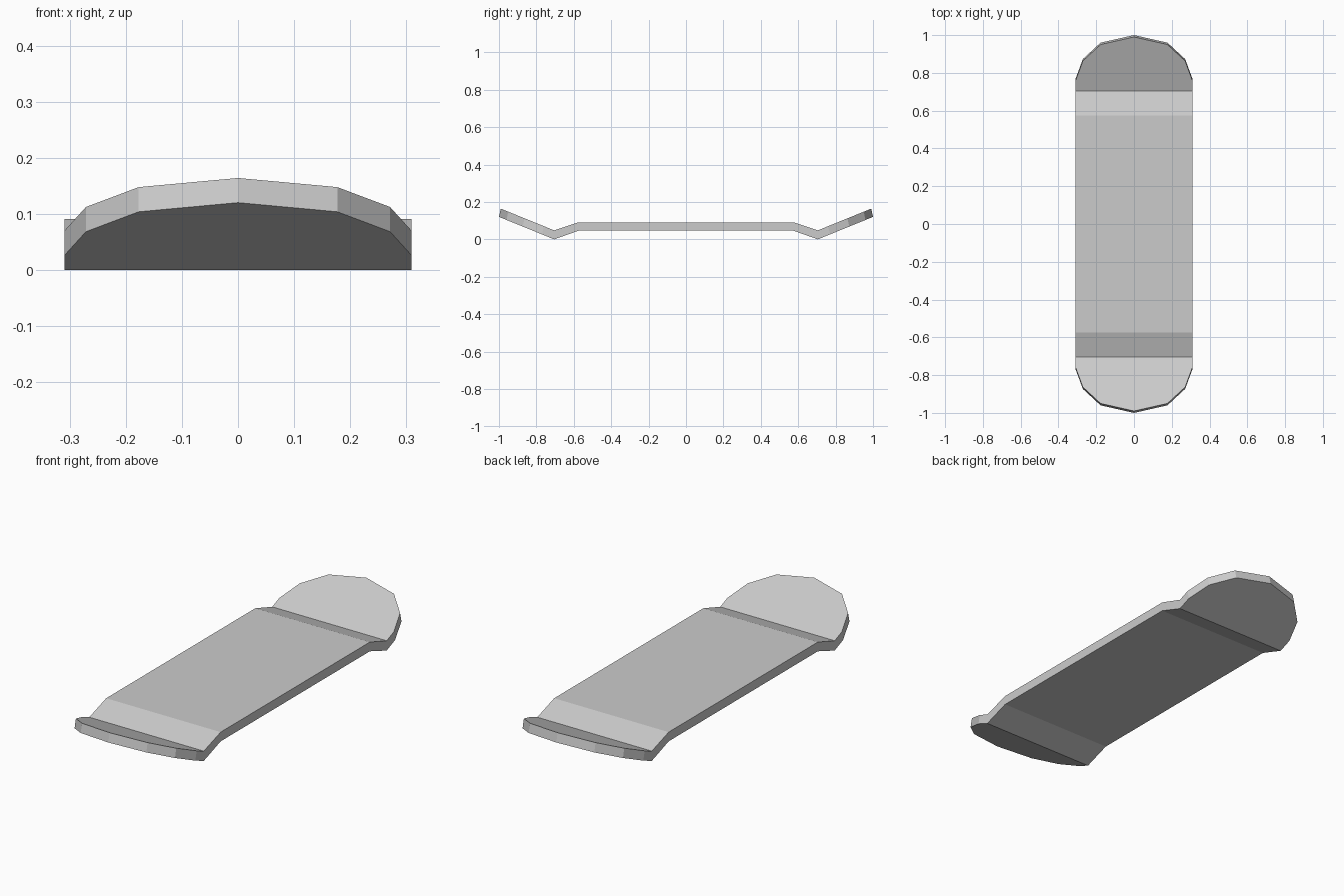
import bpy, bmesh

if "Cube" in bpy.data.objects:
    bpy.data.objects.remove(bpy.data.objects["Cube"])

W = 0.309                    # half width
FLAT, DIP = 0.575, 0.705     # ends of the flat, bottom of the dips
SLOPE = 0.407                # rise of the kicked ends
TIP = [(W, 0.77), (0.271, 0.873), (0.177, 0.96), (0, 1.0),
       (-0.177, 0.96), (-0.271, 0.873), (-W, 0.77)]

bm = bmesh.new()


def layer(flat_z, dip_z, pull):
    """One skin of the deck; returns its outline in order."""
    def end(s):
        flat = [bm.verts.new((s * x, s * FLAT, flat_z)) for x in (W, -W)]
        dip = [bm.verts.new((s * x, s * DIP, dip_z)) for x in (W, -W)]
        tip = [bm.verts.new((s * x, s * (y - pull), dip_z + SLOPE * (y - pull - DIP)))
               for x, y in TIP]
        bm.faces.new([flat[0], dip[0], dip[1], flat[1]])
        bm.faces.new([dip[0], *tip, dip[1]])
        return flat, [flat[0], dip[0], *tip, dip[1], flat[1]]

    flat_a, rim_a = end(1)
    flat_b, rim_b = end(-1)
    bm.faces.new([flat_a[0], flat_a[1], flat_b[0], flat_b[1]])
    return rim_a + rim_b


# lower and upper skins, joined by the side wall
lower = layer(0.046, 0.0, 0.0)
upper = layer(0.091, 0.048, 0.01)
n = len(lower)
for i in range(n):
    j = (i + 1) % n
    bm.faces.new([lower[i], lower[j], upper[j], upper[i]])
bmesh.ops.recalc_face_normals(bm, faces=bm.faces)

mesh = bpy.data.meshes.new("deck")
bm.to_mesh(mesh)
bm.free()
deck = bpy.data.objects.new("deck", mesh)
bpy.context.collection.objects.link(deck)
